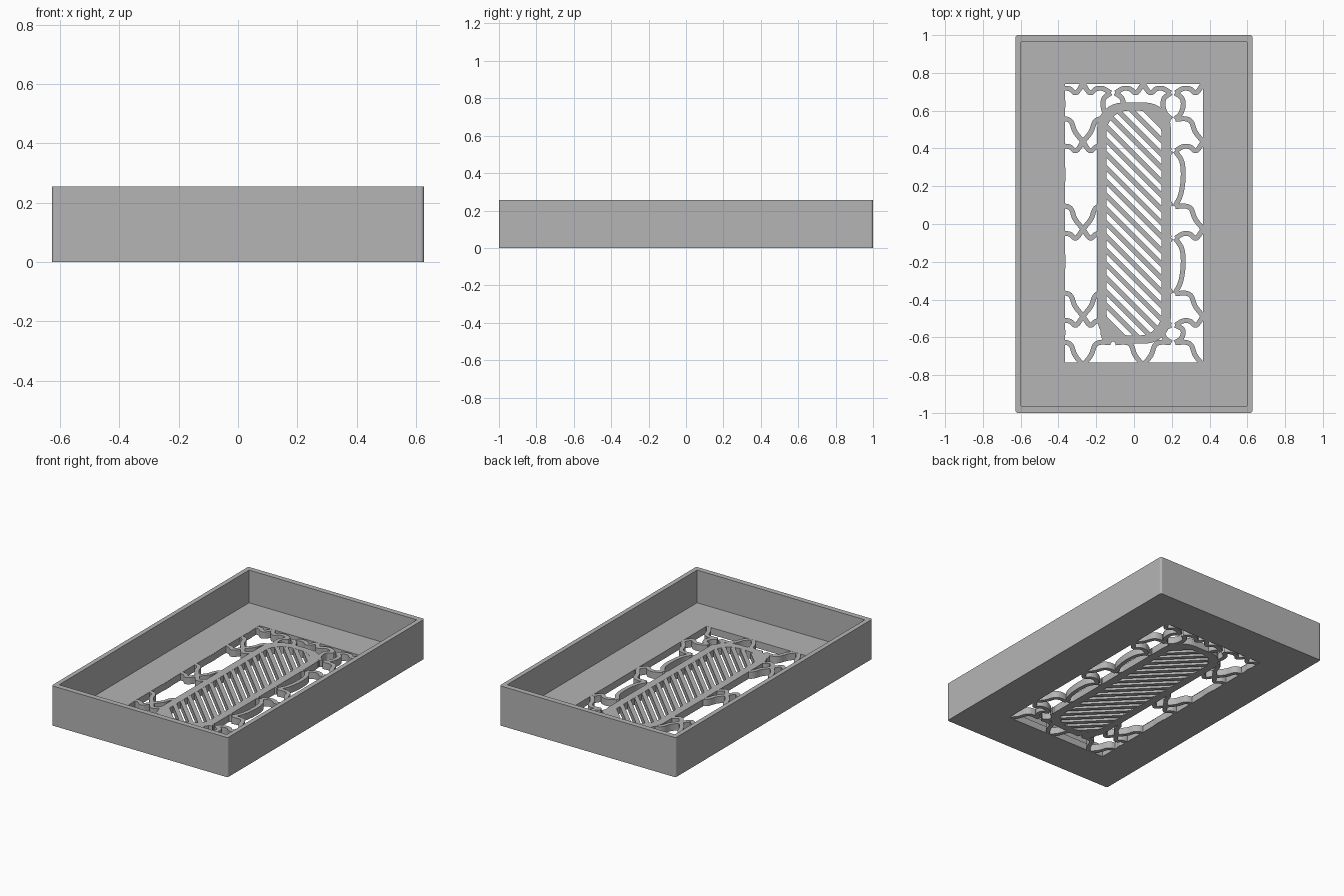
import bpy, bmesh, math
from mathutils import Vector

cube = bpy.data.objects.get("Cube")
if cube:
    bpy.data.objects.remove(cube)

GREY = (0.46, 0.46, 0.46, 1)
mat = bpy.data.materials.new("plain grey")
mat.use_nodes = True
mat.diffuse_color = GREY
mat.node_tree.nodes["Principled BSDF"].inputs["Base Color"].default_value = GREY

HEIGHT, FLOOR, GAP = 0.255, 0.045, 0.0006
WIN_X, WIN_TOP, WIN_BOTTOM = 0.366, 0.742, -0.732
PANEL = (0.145, 0.595, 0.115)       # half width, half length, corner radius
PANEL_Y = 0.005


def finish(name, bm):
    bmesh.ops.recalc_face_normals(bm, faces=bm.faces)
    mesh = bpy.data.meshes.new(name)
    bm.to_mesh(mesh)
    bm.free()
    mesh.materials.append(mat)
    obj = bpy.data.objects.new(name, mesh)
    bpy.context.collection.objects.link(obj)
    return obj


def rounded_loop(bm, hx, hy, radius, z, cy=0.0, steps=8):
    verts = []
    for k, (sx, sy) in enumerate([(1, 1), (-1, 1), (-1, -1), (1, -1)]):
        for i in range(steps + 1):
            a = math.pi / 2 * (k + i / steps)
            verts.append(bm.verts.new((sx * (hx - radius) + radius * math.cos(a),
                                       cy + sy * (hy - radius) + radius * math.sin(a), z)))
    return verts


def closed_loft(name, sections):
    """Join each loop to the next, and the last to the first."""
    bm = bmesh.new()
    loops = [rounded_loop(bm, *s) for s in sections]
    for a, b in zip(loops, loops[1:] + loops[:1]):
        for i in range(len(a)):
            j = (i + 1) % len(a)
            bm.faces.new((a[i], a[j], b[j], b[i]))
    return finish(name, bm)


def panel_distance(p):
    """Signed distance to the rounded opening of the centre panel."""
    hx, hy, r = PANEL
    qx, qy = abs(p.x) - hx + r, abs(p.y - PANEL_Y) - hy + r
    return math.hypot(max(qx, 0), max(qy, 0)) + min(max(qx, qy), 0) - r


def in_fretwork(p):
    return (panel_distance(p) > 0.02 and abs(p.x) < WIN_X + 0.02
            and WIN_BOTTOM - 0.02 < p.y < WIN_TOP + 0.02)


def in_panel(p):
    return panel_distance(p) < 0.022


def smooth_path(points, steps=5):
    pts = [Vector(p) for p in points]
    pts = [2 * pts[0] - pts[1]] + pts + [2 * pts[-1] - pts[-2]]
    out = []
    for a, b, c, d in zip(pts, pts[1:], pts[2:], pts[3:]):
        for i in range(steps):
            t = i / steps
            out.append(0.5 * (2 * b + (c - a) * t + (2 * a - 5 * b + 4 * c - d) * t * t
                              + (3 * b - a - 3 * c + d) * t ** 3))
    return out + [pts[-2]]


def ribbon(bm, path, width):
    """Upright strip of constant width along a flat path."""
    rows = []
    for i, p in enumerate(path):
        t = (path[min(i + 1, len(path) - 1)] - path[max(i - 1, 0)]).normalized()
        n = Vector((-t.y, t.x)) * width / 2
        rows.append([bm.verts.new((q.x, q.y, z)) for q, z in
                     ((p + n, GAP), (p - n, GAP), (p - n, FLOOR - GAP), (p + n, FLOOR - GAP))])
    for a, b in zip(rows, rows[1:]):
        for i in range(4):
            j = (i + 1) % 4
            bm.faces.new((a[i], a[j], b[j], b[i]))
    bm.faces.new(rows[0])
    bm.faces.new(rows[-1][::-1])


def clipped_ribbons(bm, path, width, keep):
    run = []
    for p in path + [None]:
        if p is not None and keep(p):
            run.append(p)
        else:
            if len(run) > 1:
                ribbon(bm, run, width)
            run = []


# Tray walls and floor with a rectangular window
window = (WIN_X, (WIN_TOP - WIN_BOTTOM) / 2, 0.001)
window_y = (WIN_TOP + WIN_BOTTOM) / 2
closed_loft("tray", [
    (0.627, 1.0, 0.012, 0), (0.627, 1.0, 0.012, HEIGHT),
    (0.597, 0.965, 0.002, HEIGHT), (0.597, 0.965, 0.002, FLOOR),
    (*window, FLOOR, window_y), (*window, 0, window_y)])

# Rounded border around the centre panel
outer = (0.195, 0.638, 0.135)
closed_loft("panel_border", [
    (*outer, 0, PANEL_Y), (*outer, FLOOR, PANEL_Y),
    (*PANEL, FLOOR, PANEL_Y), (*PANEL, 0, PANEL_Y)])

# Diagonal slats in the centre panel
bm = bmesh.new()
PITCH = 0.073
for k in range(-11, 12):
    path = [Vector((x / 200, PANEL_Y + k * PITCH - x / 200)) for x in range(-40, 41)]
    clipped_ribbons(bm, path, 0.026, in_panel)
finish("panel_slats", bm)

# Ogee fretwork: crossing arms at each node, bowed sides between rows
UPPER_ARM = [(0, 0), (0.042, 0.053), (0.063, 0.106), (0.095, 0.122), (0.146, 0.119)]
LOWER_ARM = [(0, 0), (0.037, -0.048), (0.069, -0.027), (0.106, -0.025), (0.146, -0.048)]
BOW = [(0.148, 0), (0.112, 0.2), (0.106, 0.5), (0.12, 0.8), (0.15, 1)]
ROWS = [0.742, 0.435, -0.027, -0.488, -0.748]
COLUMNS = [-0.588, -0.27, 0.048, 0.366]

bm = bmesh.new()
for cx in COLUMNS:
    for side in (-1, 1):
        for r, y in enumerate(ROWS):
            arms = []
            if r > 0:
                arms.append(UPPER_ARM)
            if r < len(ROWS) - 1:
                arms.append(LOWER_ARM)
                top, bottom = -0.048, ROWS[r + 1] - y + 0.12
                arms.append([(x, top + (bottom - top) * t) for x, t in BOW])
            for arm in arms:
                path = smooth_path([(cx + side * x, y + dy) for x, dy in arm])
                clipped_ribbons(bm, path, 0.026, in_fretwork)
finish("fretwork", bm)
